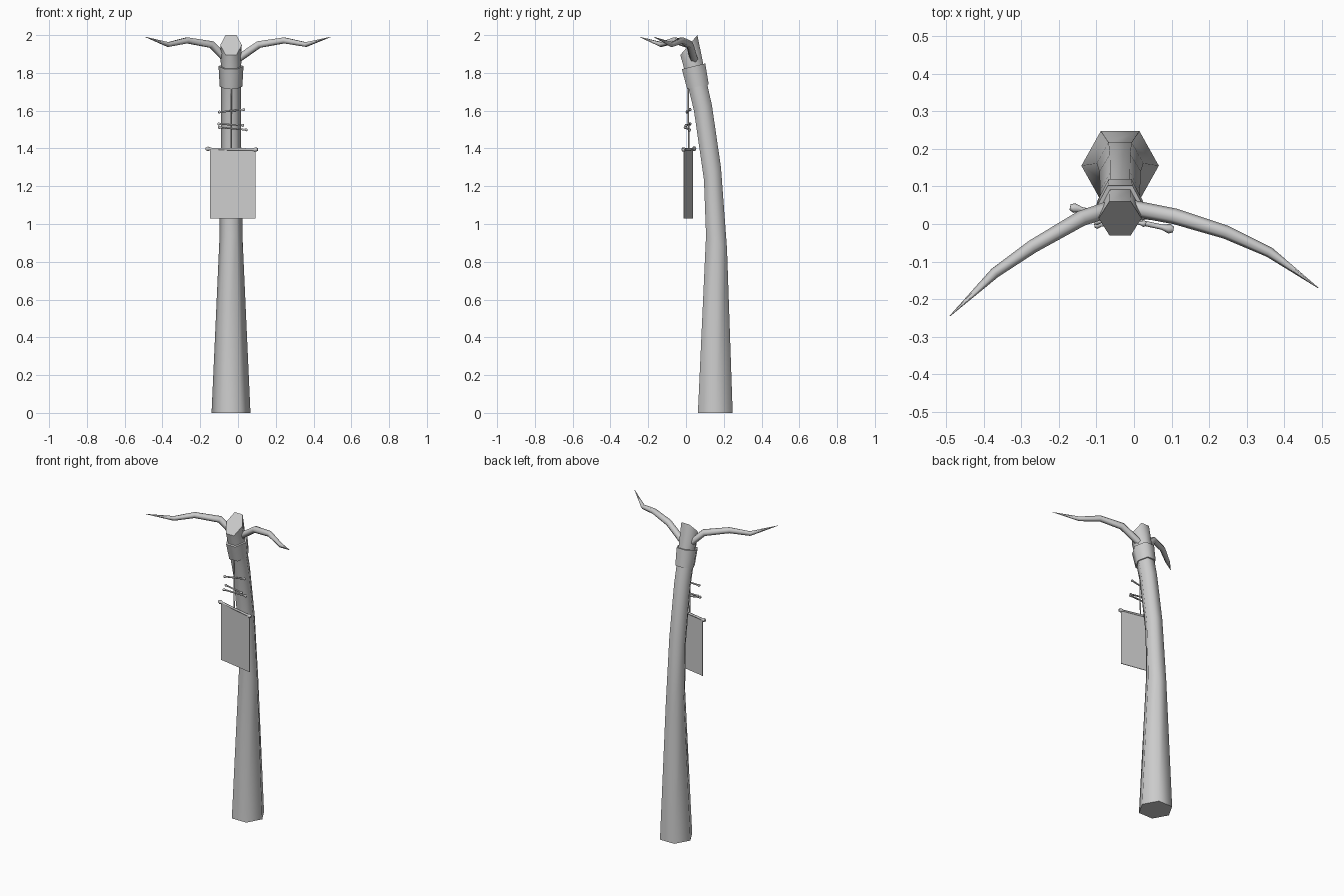
import bpy
import math
from mathutils import Vector

cube = bpy.data.objects.get("Cube")
if cube:
    bpy.data.objects.remove(cube, do_unlink=True)

grey = bpy.data.materials.new("plain_grey")
grey.use_nodes = True
colour = (0.6, 0.6, 0.6, 1)
grey.diffuse_color = colour
grey.node_tree.nodes["Principled BSDF"].inputs["Base Color"].default_value = colour

AXIS_X = -0.037


def loft(name, rings):
    """Skin equal rings of points; smooth sides, flat end caps."""
    n = len(rings[0])
    verts = [p for ring in rings for p in ring]
    faces = []
    for r in range(len(rings) - 1):
        for i in range(n):
            j = (i + 1) % n
            faces.append((r * n + i, r * n + j, (r + 1) * n + j, (r + 1) * n + i))
    sides = len(faces)
    faces.append(tuple(reversed(range(n))))
    faces.append(tuple(range(len(verts) - n, len(verts))))
    mesh = bpy.data.meshes.new(name)
    mesh.from_pydata(verts, [], faces)
    for k, poly in enumerate(mesh.polygons):
        poly.use_smooth = k < sides
    mesh.materials.append(grey)
    obj = bpy.data.objects.new(name, mesh)
    bpy.context.collection.objects.link(obj)
    return obj


def slanted_hexagon(front_y, front_z, back_y, back_z, radius):
    """Hexagon ring through a front and a back edge, corners to the sides."""
    mid = Vector((AXIS_X, (front_y + back_y) / 2, (front_z + back_z) / 2))
    half = Vector((0, back_y - front_y, back_z - front_z)) / 2
    ring = []
    for i in range(6):
        a = i * math.pi / 3
        ring.append(mid + Vector((radius * math.cos(a), 0, 0))
                    + half * math.sin(a) / math.sin(math.pi / 3))
    return ring


def tube(name, path, radii, sides=6):
    """Tapered tube along a path."""
    pts = [Vector(p) for p in path]
    rings = []
    for k, p in enumerate(pts):
        tangent = (pts[min(k + 1, len(pts) - 1)] - pts[max(k - 1, 0)]).normalized()
        up = Vector((0, 1, 0)) if abs(tangent.z) > 0.9 else Vector((0, 0, 1))
        u = up.cross(tangent).normalized()
        v = tangent.cross(u)
        rings.append([p + radii[k] * (u * math.cos(2 * math.pi * i / sides)
                                      + v * math.sin(2 * math.pi * i / sides))
                      for i in range(sides)])
    return loft(name, rings)


def knobbed_stick(name, start, end, radius, knob):
    """Stick with a swollen knob at each end."""
    a, b = Vector(start), Vector(end)
    stops = (0, 0.04, 0.11, 0.89, 0.96, 1)
    tube(name, [a.lerp(b, t) for t in stops],
         [knob * 0.6, knob, radius, radius, knob, knob * 0.6])


# Bent trunk with a slanted cut top
loft("trunk", [slanted_hexagon(*r) for r in (
    (0.063, 0, 0.247, 0, 0.103),
    (0.106, 0.94, 0.217, 0.87, 0.062),
    (0.095, 1.235, 0.185, 1.30, 0.055),
    (0.042, 1.60, 0.137, 1.63, 0.053),
    (0.013, 1.72, 0.11, 1.75, 0.053),
    (-0.012, 1.83, 0.09, 1.855, 0.054),
    (-0.03, 1.895, 0.06, 2.0, 0.057))])

# Collar wrapped round the trunk
loft("collar", [slanted_hexagon(*r) for r in (
    (0.006, 1.715, 0.12, 1.74, 0.060),
    (-0.022, 1.82, 0.102, 1.85, 0.066))])

# Horn-like branches
horn_radii = (0.022, 0.021, 0.018, 0.014, 0.001)
tube("right_horn", [(-0.05, 0.045, 1.86), (-0.14, 0.015, 1.95), (-0.27, -0.06, 1.972),
                    (-0.37, -0.13, 1.95), (-0.49, -0.245, 1.99)], horn_radii)
tube("left_horn", [(-0.02, 0.045, 1.86), (0.11, 0.02, 1.95), (0.245, -0.022, 1.972),
                   (0.36, -0.075, 1.95), (0.49, -0.17, 1.99)], horn_radii)

# Hanging cord
tube("cord", [(AXIS_X, 0.012, 1.74), (AXIS_X, 0.014, 1.40)], (0.004, 0.004), 4)

# Small sticks tied to the cord
knobbed_stick("upper_stick", (-0.105, 0.005, 1.592), (0.037, 0.022, 1.606), 0.005, 0.009)
knobbed_stick("middle_stick", (-0.108, 0.022, 1.53), (0.032, 0.0, 1.522), 0.005, 0.009)
knobbed_stick("lower_stick", (-0.105, -0.005, 1.512), (0.05, 0.02, 1.498), 0.005, 0.009)

# Banner and its rod
knobbed_stick("banner_rod", (-0.17, 0.045, 1.398), (0.105, -0.015, 1.394), 0.007, 0.013)
side = Vector((0.24, -0.046, 0))
across = Vector((0.046, 0.24, 0)).normalized() * 0.002
corner = Vector((-0.147, 0.036, 0))
banner = loft("banner", [
    [corner + up - across, corner + side + up - across,
     corner + side + up + across, corner + up + across]
    for up in (Vector((0, 0, 1.028)), Vector((0, 0, 1.394)))])
for poly in banner.data.polygons:
    poly.use_smooth = False
